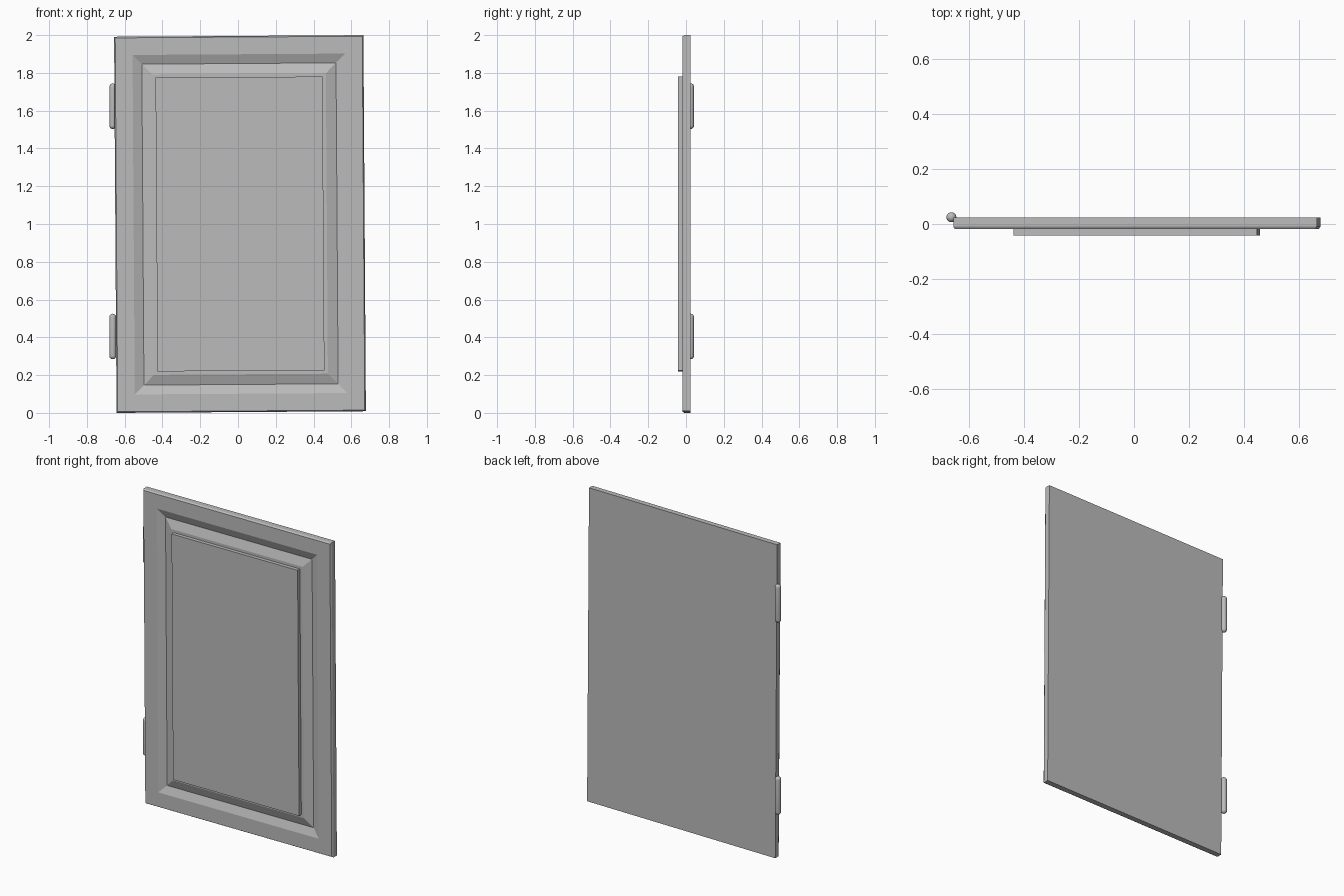
import bpy, bmesh, math
from mathutils import Matrix, Vector

cube = bpy.data.objects.get("Cube")
if cube:
    bpy.data.objects.remove(cube, do_unlink=True)

grey = bpy.data.materials.new("plain grey")
grey.use_nodes = True
colour = (0.5, 0.5, 0.5, 1)
grey.diffuse_color = colour
grey.node_tree.nodes["Principled BSDF"].inputs["Base Color"].default_value = colour


def finish(name, bm):
    bmesh.ops.recalc_face_normals(bm, faces=bm.faces)
    mesh = bpy.data.meshes.new(name)
    bm.to_mesh(mesh)
    bm.free()
    mesh.materials.append(grey)
    obj = bpy.data.objects.new(name, mesh)
    bpy.context.collection.objects.link(obj)
    return obj


def stepped_panel(name, half_w, half_h, steps):
    """Closed solid from nested rectangles; each step is (inset, y)."""
    bm = bmesh.new()
    rings = []
    for inset, y in steps:
        w, h = half_w - inset, half_h - inset
        rings.append([bm.verts.new((sx * w, y, sz * h))
                      for sx, sz in ((-1, -1), (1, -1), (1, 1), (-1, 1))])
    bm.faces.new(rings[0])
    bm.faces.new(rings[-1])
    for a, b in zip(rings, rings[1:]):
        for i in range(4):
            j = (i + 1) % 4
            bm.faces.new((a[i], a[j], b[j], b[i]))
    return finish(name, bm)


# Door: back, chamfered front edge, V groove, ledge and raised centre panel
BACK, FRONT, GROOVE, RAISED = 0.024, -0.019, 0.001, -0.042
door = stepped_panel("door", 0.66, 0.9956, [
    (0, BACK), (0, FRONT + 0.01), (0.006, FRONT),
    (0.097, FRONT), (0.146, GROOVE), (0.2, FRONT),
    (0.218, FRONT), (0.218, RAISED)])
door.location = (0.0105, 0, 1.0)
door.rotation_euler.y = -0.0066  # hangs very slightly out of square


def knuckle(name, z, length, up):
    """Half of a hinge barrel with a domed outer end."""
    r = 0.018
    bm = bmesh.new()
    profile = [(0, 0), (r, 0)]
    for i in range(7):
        a = math.pi / 2 * i / 6
        profile.append((r * math.cos(a), length - r * (1 - math.sin(a))))
    verts = [bm.verts.new((x, 0, h * up)) for x, h in profile]
    edges = [bm.edges.new(pair) for pair in zip(verts, verts[1:])]
    bmesh.ops.spin(bm, geom=verts + edges, cent=(0, 0, 0), axis=(0, 0, 1),
                   angle=math.tau, steps=24, use_merge=True)
    bmesh.ops.remove_doubles(bm, verts=bm.verts, dist=0.0001)
    bmesh.ops.transform(bm, matrix=Matrix.Translation(Vector((-0.663, 0.0245, z))),
                        verts=bm.verts)
    obj = finish(name, bm)
    bpy.ops.object.select_all(action='DESELECT')
    obj.select_set(True)
    bpy.context.view_layer.objects.active = obj
    bpy.ops.object.shade_smooth_by_angle(angle=math.radians(40))


# Hinges: two barrels, each split into two knuckles
for place, z in (("upper", 1.624), ("lower", 0.405)):
    knuckle(place + "_hinge_top_knuckle", z, 0.12, 1)
    knuckle(place + "_hinge_bottom_knuckle", z, 0.121, -1)
